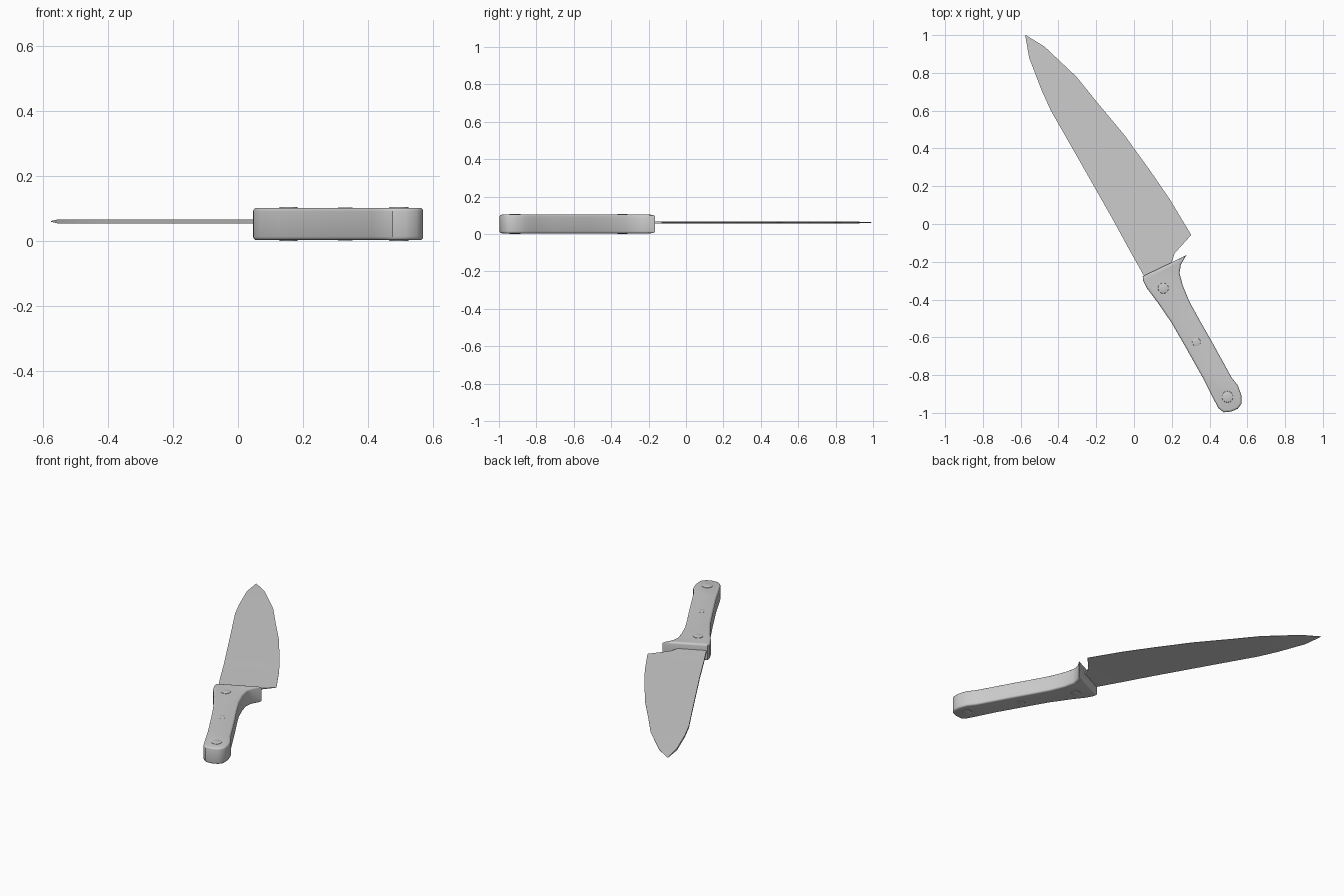
import bpy, bmesh, math
from mathutils import Matrix

if "Cube" in bpy.data.objects:
    bpy.data.objects.remove(bpy.data.objects["Cube"])


def finish(bm, name, angle):
    bmesh.ops.recalc_face_normals(bm, faces=bm.faces)
    mesh = bpy.data.meshes.new(name)
    bm.to_mesh(mesh)
    bm.free()
    ob = bpy.data.objects.new(name, mesh)
    bpy.context.collection.objects.link(ob)
    bpy.ops.object.select_all(action='DESELECT')
    ob.select_set(True)
    bpy.context.view_layer.objects.active = ob
    bpy.ops.object.shade_smooth_by_angle(angle=math.radians(angle))
    return ob


# Blade: stations from tang to tip, (spine xy, edge xy, edge half thickness)
ZC, SPINE = 0.061, 0.006
stations = [
    ((0.085, -0.32), (0.195, -0.24), 0.006),
    ((0.050, -0.27), (0.200, -0.20), 0.006),
    ((0.025, -0.225), (0.215, -0.155), 0.005),
    ((-0.020, -0.145), (0.303, -0.058), 0.001),
    ((-0.110, 0.02), (0.190, 0.13), 0.001),
    ((-0.195, 0.17), (0.080, 0.29), 0.001),
    ((-0.300, 0.355), (-0.050, 0.47), 0.001),
    ((-0.440, 0.60), (-0.200, 0.65), 0.001),
    ((-0.490, 0.71), (-0.305, 0.78), 0.001),
    ((-0.555, 0.88), (-0.475, 0.94), 0.001),
    ((-0.576, 0.998), (-0.573, 1.0), 0.001),
]
bm = bmesh.new()
rings = []
for i, (s, e, h) in enumerate(stations):
    t = 0.001 if i == len(stations) - 1 else SPINE
    rings.append([bm.verts.new(p) for p in (
        (*s, ZC - t), (*e, ZC - h), (*e, ZC + h), (*s, ZC + t))])
for a, b in zip(rings, rings[1:]):
    for k in range(4):
        n = (k + 1) % 4
        bm.faces.new((a[k], a[n], b[n], b[k]))
bm.faces.new(rings[0])
bm.faces.new(rings[-1])
finish(bm, "blade", 30)

# Handle: extruded outline with rounded top and bottom rims
Z0, Z1 = 0.003, 0.103
outline = [
    (0.046, -0.277), (0.20, -0.203), (0.277, -0.165), (0.248, -0.215),
    (0.241, -0.26), (0.258, -0.325), (0.293, -0.41), (0.345, -0.505),
    (0.405, -0.61), (0.463, -0.715), (0.515, -0.81), (0.550, -0.855),
    (0.568, -0.905), (0.570, -0.95), (0.550, -0.978), (0.515, -0.993),
    (0.475, -0.997), (0.447, -0.975), (0.415, -0.915), (0.362, -0.81),
    (0.272, -0.65), (0.20, -0.525), (0.125, -0.415), (0.068, -0.34),
    (0.048, -0.30),
]
bm = bmesh.new()
base = bm.faces.new([bm.verts.new((x, y, Z0)) for x, y in outline])
ext = bmesh.ops.extrude_face_region(bm, geom=[base], use_keep_orig=True)
top = [v for v in ext["geom"] if isinstance(v, bmesh.types.BMVert)]
bmesh.ops.translate(bm, verts=top, vec=(0, 0, Z1 - Z0))
bmesh.ops.recalc_face_normals(bm, faces=bm.faces)
rim = [e for e in bm.edges if abs(e.verts[0].co.z - e.verts[1].co.z) < 1e-5]
bmesh.ops.bevel(bm, geom=rim, offset=0.011, segments=3, profile=0.5,
                affect='EDGES', clamp_overlap=False)
finish(bm, "handle", 40)

# Rivets: shallow domes showing on both faces of the handle
for i, (x, y, r, lift) in enumerate([(0.155, -0.34, 0.028, 0.003),
                                     (0.33, -0.625, 0.022, 0.001),
                                     (0.495, -0.915, 0.030, 0.003)]):
    bm = bmesh.new()
    half = (Z1 - Z0) / 2
    bmesh.ops.create_cone(bm, cap_ends=True, segments=24, radius1=r, radius2=r,
                          depth=2 * (half + lift),
                          matrix=Matrix.Translation((x, y, Z0 + half)))
    rim = [e for e in bm.edges if abs(e.verts[0].co.z - e.verts[1].co.z) < 1e-5]
    bmesh.ops.bevel(bm, geom=rim, offset=lift, segments=2, profile=0.5,
                    affect='EDGES')
    finish(bm, f"rivet_{i + 1}", 40)
